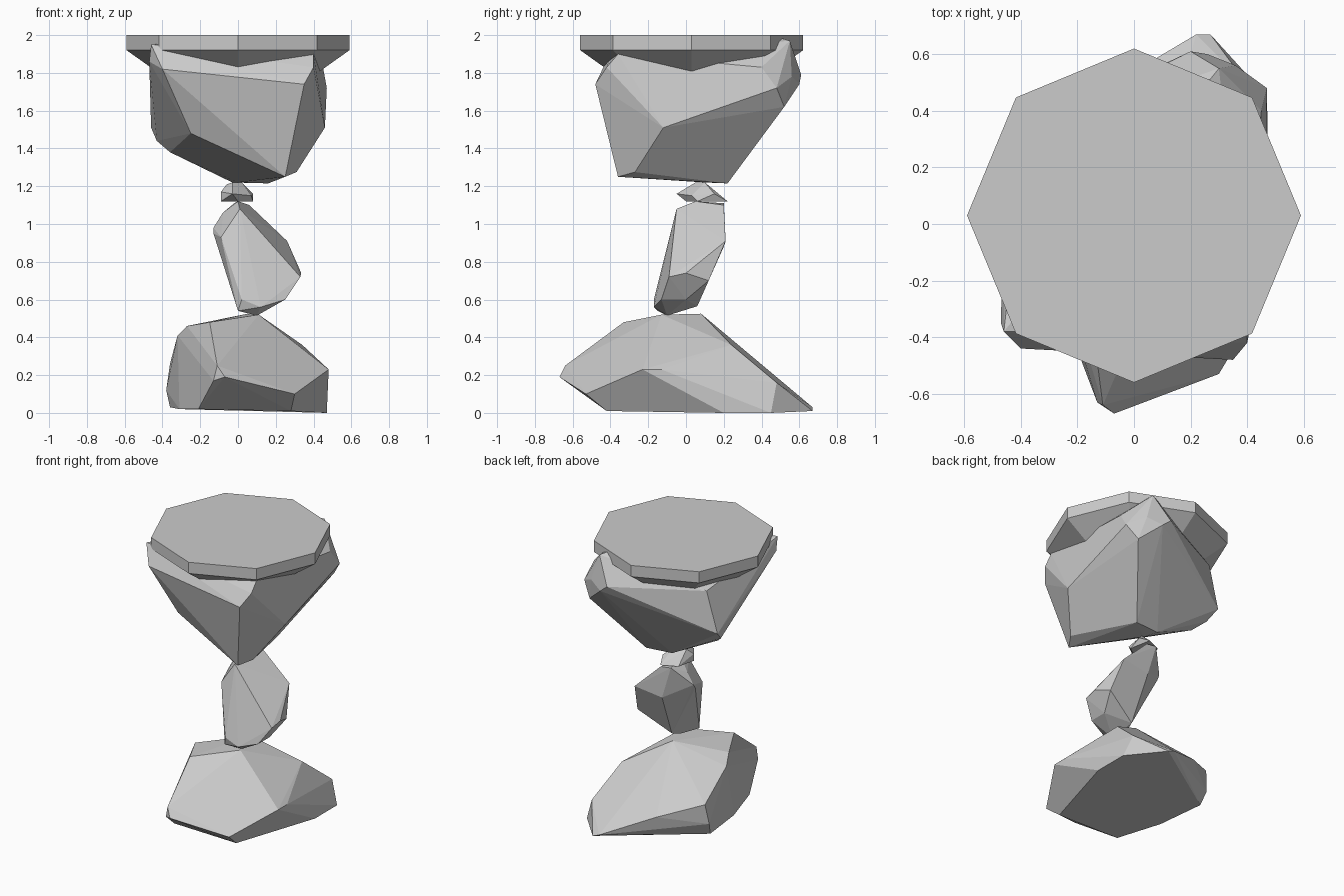
import bpy, bmesh, math


def finish(name, bm):
    bmesh.ops.recalc_face_normals(bm, faces=bm.faces)
    mesh = bpy.data.meshes.new(name)
    bm.to_mesh(mesh)
    bm.free()
    obj = bpy.data.objects.new(name, mesh)
    bpy.context.collection.objects.link(obj)
    return obj


def rock(name, corners):
    """Faceted stone: convex hull around a few corner points."""
    bm = bmesh.new()
    for c in corners:
        bm.verts.new(c)
    res = bmesh.ops.convex_hull(bm, input=bm.verts[:])
    inside = [g for g in res["geom_interior"] if isinstance(g, bmesh.types.BMVert)]
    bmesh.ops.delete(bm, geom=inside, context='VERTS')
    bmesh.ops.dissolve_limit(bm, angle_limit=math.radians(3),
                             verts=bm.verts[:], edges=bm.edges[:])
    return finish(name, bm)


# Wide base stone
rock("base_rock", [
    (-.21, -.42, .02), (.28, -.42, .01), (.47, .2, 0), (.47, .45, 0),
    (.27, .67, .01), (.22, .67, .03), (-.36, .24, .03), (-.31, -.1, .02),
    (-.38, .28, .12), (-.36, .3, .26), (-.1, .48, .17), (.41, .48, .16),
    (-.07, -.67, .19), (-.13, -.63, .17), (-.11, -.64, .25), (.3, -.53, .1),
    (.48, -.23, .23), (.48, -.13, .23), (.34, .24, .36),
    (-.15, -.33, .48), (-.27, -.1, .46), (-.32, 0, .41),
    (.11, -.13, .52), (.05, .08, .525)])

# Upright leaning stone
rock("middle_rock", [
    (.01, -.05, 1.08), (-.09, -.06, .93), (.02, -.17, .6), (.12, -.17, .56),
    (.25, -.13, .6), (.33, -.09, .72), (.335, 0, .74), (.3, .12, .7),
    (.25, 0, .6), (.07, .06, .565), (.05, -.02, .54),
    (.1, -.1, .515), (0, -.15, .54), (-.13, .1, .98),
    (-.13, .08, .95), (-.08, .1, 1.06), (0, .05, 1.12), (.06, .2, 1.1),
    (-.02, .2, 1.11), (.26, .21, .91), (.05, .2, .88)])

# Small wedge stone
rock("pebble", [
    (-.03, .05, 1.22), (.02, .1, 1.22), (-.06, .08, 1.21), (.08, .15, 1.16),
    (-.09, .04, 1.17), (-.03, -.05, 1.16), (.05, .22, 1.12), (-.09, .04, 1.12),
    (-.06, .17, 1.12), (.07, .03, 1.15), (.08, .06, 1.12), (0, 0, 1.12)])

# Large top stone
rock("large_rock", [
    (.35, -.48, 1.74), (.4, -.42, 1.83), (.4, -.36, 1.9), (.25, -.36, 1.25),
    (.31, -.27, 1.275), (-.4, -.44, 1.82), (-.47, -.35, 1.86), (-.46, -.38, 1.95),
    (-.25, -.32, 1.48), (-.36, .15, 1.38), (0, .1, 1.22), (.16, .22, 1.215),
    (-.03, .2, 1.22), (-.43, .22, 1.44), (-.46, .3, 1.51),
    (-.38, .31, 1.8), (0, .48, 1.75),
    (.46, -.12, 1.51), (.47, .48, 1.72), (.4, .52, 1.62), (.2, .61, 1.79),
    (.26, .6, 1.74), (.36, .56, 1.78), (.22, .45, 2.0), (.3, .55, 1.97),
    (.45, .4, 1.83)])

# Octagonal slab with a tapered underside sunk into the large stone
bm = bmesh.new()
rings = []
for r, z in ((.14, 1.6), (.59, 1.92), (.59, 2.0)):
    rings.append([bm.verts.new((r * math.cos(i * math.pi / 4),
                                .03 + r * math.sin(i * math.pi / 4), z))
                  for i in range(8)])
for low, high in zip(rings, rings[1:]):
    for i in range(8):
        j = (i + 1) % 8
        bm.faces.new((low[i], low[j], high[j], high[i]))
bm.faces.new(rings[0][::-1])
bm.faces.new(rings[-1])
finish("top_slab", bm)
